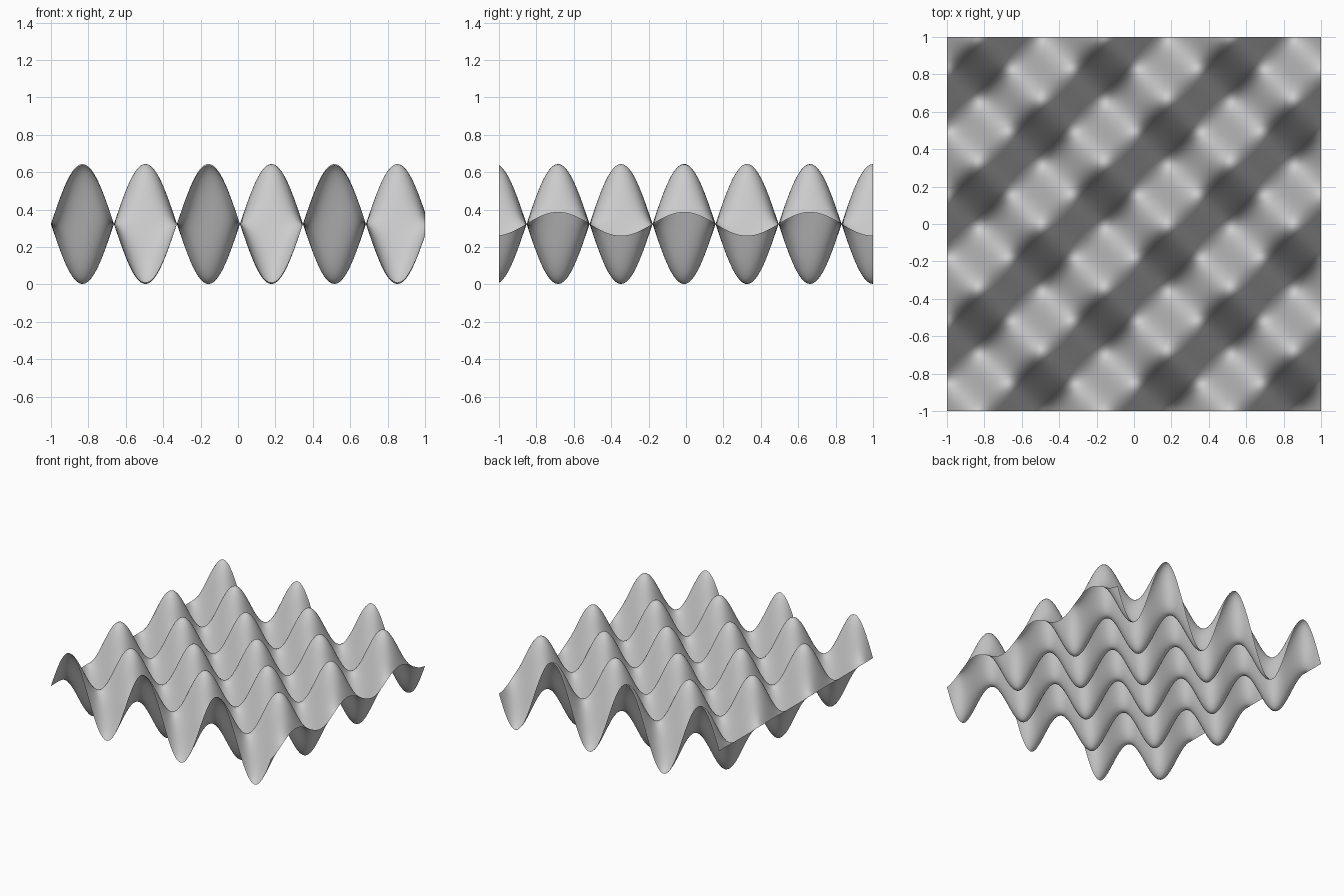
import bpy, bmesh
from math import sin, cos

if "Cube" in bpy.data.objects:
    bpy.data.objects.remove(bpy.data.objects["Cube"])

K = 9.327      # wave number along both axes
AMP = 0.321    # half the height of the waves
BASE = 0.323   # mid height, so the troughs touch z = 0

# Flat grid sheet, displaced into an egg-crate wave surface
bm = bmesh.new()
bmesh.ops.create_grid(bm, x_segments=120, y_segments=120, size=1.0)
for v in bm.verts:
    v.co.z = BASE + AMP * sin(K * (v.co.x + 1)) * cos(K * (v.co.y - 1))
for f in bm.faces:
    f.smooth = True

mesh = bpy.data.meshes.new("wave_sheet")
bm.to_mesh(mesh)
bm.free()
sheet = bpy.data.objects.new("wave_sheet", mesh)
bpy.context.collection.objects.link(sheet)
